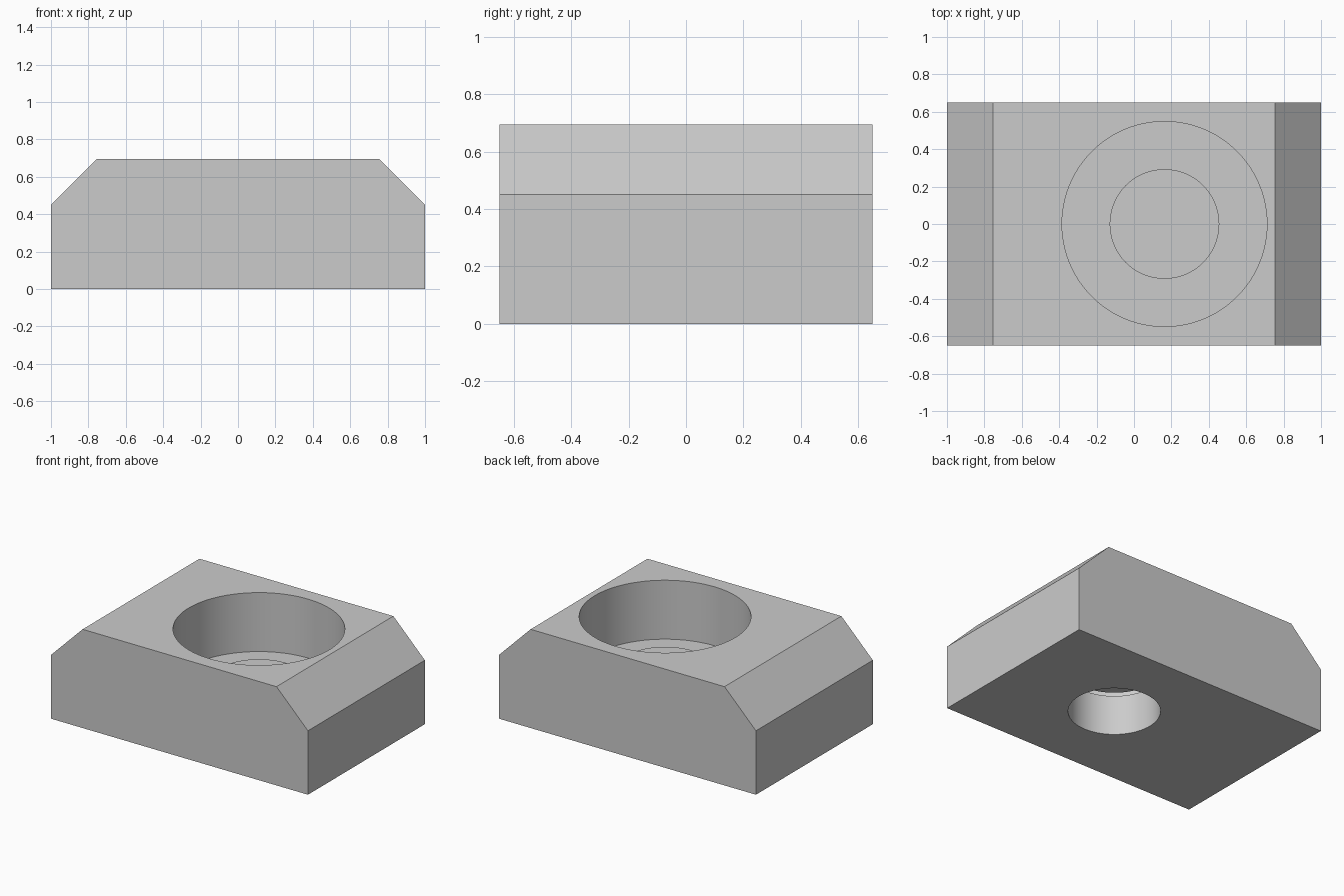
import bpy
import bmesh
from math import radians

cube = bpy.data.objects.get("Cube")
if cube:
    bpy.data.objects.remove(cube, do_unlink=True)

LENGTH, DEPTH, HEIGHT = 2.0, 1.3, 0.695
SHOULDER_Z, TOP_HALF = 0.45, 0.755
BORE_X, BORE_R, FLOOR_Z = 0.163, 0.548, 0.28
HOLE_R = 0.293

grey = bpy.data.materials.new("light grey")
grey.use_nodes = True
colour = (0.6, 0.6, 0.6, 1)
grey.diffuse_color = colour
grey.node_tree.nodes["Principled BSDF"].inputs["Base Color"].default_value = colour


def cylinder(name, radius, low, high):
    """Upright cylinder on the bore axis, spanning low to high."""
    bpy.ops.mesh.primitive_cylinder_add(
        vertices=96, radius=radius, depth=high - low,
        location=(BORE_X, 0, (low + high) / 2))
    obj = bpy.context.object
    obj.name = name
    obj.data.materials.append(grey)
    return obj


def smooth(obj):
    bpy.ops.object.select_all(action="DESELECT")
    obj.select_set(True)
    bpy.context.view_layer.objects.active = obj
    bpy.ops.object.shade_smooth_by_angle(angle=radians(30))


# Block: chamfered end profile extruded front to back
half = LENGTH / 2
profile = [(-half, 0), (half, 0), (half, SHOULDER_Z), (TOP_HALF, HEIGHT),
           (-TOP_HALF, HEIGHT), (-half, SHOULDER_Z)]
bm = bmesh.new()
front = bm.faces.new([bm.verts.new((x, -DEPTH / 2, z)) for x, z in profile])
extruded = bmesh.ops.extrude_face_region(bm, geom=[front])["geom"]
bmesh.ops.translate(bm, vec=(0, DEPTH, 0),
                    verts=[v for v in extruded if isinstance(v, bmesh.types.BMVert)])
bmesh.ops.recalc_face_normals(bm, faces=bm.faces)
mesh = bpy.data.meshes.new("block")
bm.to_mesh(mesh)
bm.free()
block = bpy.data.objects.new("block", mesh)
bpy.context.collection.objects.link(block)
mesh.materials.append(grey)

# Wide counterbore from the top, narrow hole through the base
for name, radius, low, high in (("counterbore_cutter", BORE_R, FLOOR_Z, 1),
                                ("hole_cutter", HOLE_R, -0.2, 0.5)):
    cutter = cylinder(name, radius, low, high)
    cutter.hide_render = True
    cut = block.modifiers.new(name, "BOOLEAN")
    cut.operation = "DIFFERENCE"
    cut.solver = "EXACT"
    cut.object = cutter
    bpy.context.view_layer.objects.active = block
    bpy.ops.object.modifier_apply(modifier=cut.name)
    bpy.data.objects.remove(cutter, do_unlink=True)
smooth(block)

# Thin disc set just above the hole, leaving a narrow gap
smooth(cylinder("cover_disc", HOLE_R, 0.305, 0.345))
